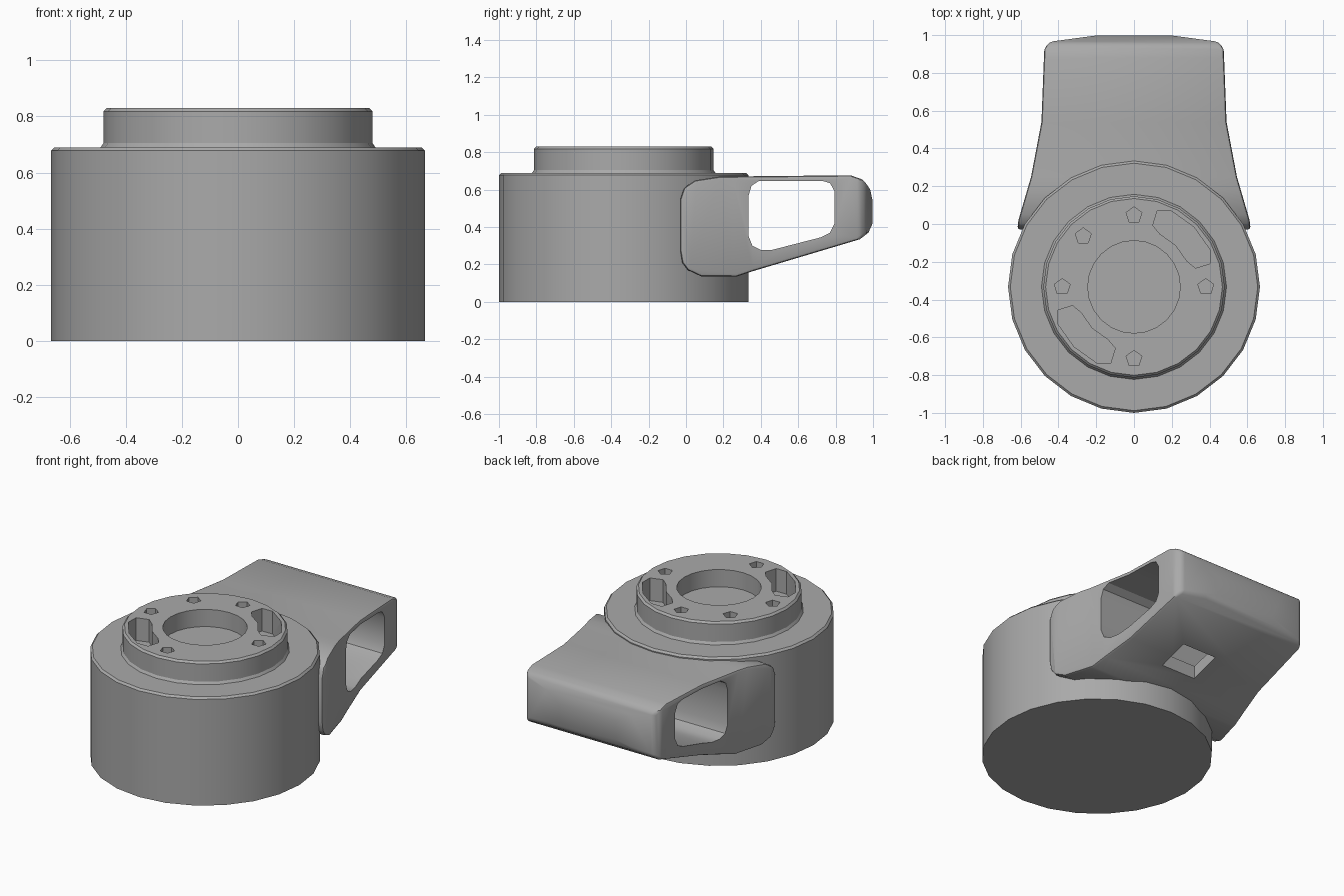
import bpy, bmesh
from math import pi, cos, sin, radians
from mathutils import Vector

if "Cube" in bpy.data.objects:
    bpy.data.objects.remove(bpy.data.objects["Cube"])

grey = bpy.data.materials.new("plain grey")
grey.use_nodes = True
grey.diffuse_color = (0.4, 0.4, 0.4, 1)
grey.node_tree.nodes["Principled BSDF"].inputs["Base Color"].default_value = grey.diffuse_color

AXIS = Vector((0, -0.333, 0))   # centre of the round body
BOLT_R = 0.38                   # circle of the holes and slots


def make(name, bm):
    bmesh.ops.recalc_face_normals(bm, faces=bm.faces)
    mesh = bpy.data.meshes.new(name)
    bm.to_mesh(mesh)
    bm.free()
    obj = bpy.data.objects.new(name, mesh)
    obj.data.materials.append(grey)
    bpy.context.collection.objects.link(obj)
    return obj


def prism(name, points, step):
    """Closed outline pushed along a vector."""
    bm = bmesh.new()
    face = bm.faces.new([bm.verts.new(p) for p in points])
    ext = bmesh.ops.extrude_face_region(bm, geom=[face])["geom"]
    bmesh.ops.translate(bm, vec=step, verts=[g for g in ext if isinstance(g, bmesh.types.BMVert)])
    return make(name, bm)


def lathe(name, profile, steps):
    bm = bmesh.new()
    verts = [bm.verts.new((r, 0, z)) for r, z in profile]
    edges = [bm.edges.new(pair) for pair in zip(verts, verts[1:])]
    bmesh.ops.spin(bm, geom=verts + edges, cent=(0, 0, 0), axis=(0, 0, 1),
                   angle=2 * pi, steps=steps, use_duplicate=False)
    bmesh.ops.remove_doubles(bm, verts=bm.verts, dist=0.0005)
    bmesh.ops.translate(bm, vec=AXIS, verts=bm.verts)
    return make(name, bm)


def apply(obj, mod):
    bpy.context.view_layer.objects.active = obj
    bpy.ops.object.modifier_apply(modifier=mod.name)


def combine(obj, tool, operation="DIFFERENCE"):
    mod = obj.modifiers.new("cut", "BOOLEAN")
    mod.object, mod.operation, mod.solver = tool, operation, "EXACT"
    apply(obj, mod)
    bpy.data.objects.remove(tool)


def bevel(obj, width, segments=2):
    mod = obj.modifiers.new("bevel", "BEVEL")
    mod.width, mod.segments = width, segments
    mod.limit_method, mod.angle_limit = "ANGLE", radians(35)
    apply(obj, mod)


def polar(radius, degrees, z):
    a = radians(degrees)
    return AXIS + Vector((radius * cos(a), radius * sin(a), z))


# Round body with raised collar and central recess
body = lathe("body", [(0, 0), (0.667, 0), (0.667, 0.678), (0.655, 0.69), (0.49, 0.69),
                      (0.48, 0.705), (0.48, 0.818), (0.468, 0.83), (0.245, 0.83),
                      (0.245, 0.72), (0, 0.72)], 24)

# Five small holes in the collar
for angle in (0, 90, 135, 180, 270):
    centre = polar(BOLT_R, angle, 0.75)
    ring = [centre + Vector((0.044 * sin(i * 2 * pi / 5), 0.044 * cos(i * 2 * pi / 5), 0))
            for i in range(5)]
    combine(body, prism("hole_cutter", ring, (0, 0, 0.2)))

# Two curved slots opposite each other
for turn in (0, 180):
    outer = [polar(BOLT_R + 0.068, turn + a, 0.685) for a in (26, 45, 64)]
    inner = [polar(BOLT_R - 0.068, turn + a, 0.685) for a in (64, 45, 26)]
    ends = [[polar(BOLT_R + s * 0.04, turn + a, 0.685) for s in side]
            for a, side in ((73, (1, -1)), (17, (-1, 1)))]
    combine(body, prism("slot_cutter", outer + ends[0] + inner + ends[1], (0, 0, 0.3)))

# Handle: side outline trimmed by the flared plan outline
side = [(-0.03, 0.27), (-0.03, 0.55), (-0.01, 0.61), (0.05, 0.65), (0.18, 0.67), (0.88, 0.677),
        (0.95, 0.652), (0.985, 0.60), (1.0, 0.53), (0.998, 0.42), (0.975, 0.37), (0.93, 0.335),
        (0.36, 0.165), (0.27, 0.135), (0.08, 0.137), (0.01, 0.17), (-0.02, 0.21)]
handle = prism("handle", [(-0.8, y, z) for y, z in side], (1.6, 0, 0))
plan = [(0.625, -0.1), (0.612, 0.02), (0.545, 0.25), (0.49, 0.54), (0.475, 0.93),
        (0.445, 0.965), (0.2, 0.998)]
outline = plan + [(-x, y) for x, y in reversed(plan)]
combine(handle, prism("plan_trim", [(x, y, -0.2) for x, y in outline], (0, 0, 1.2)), "INTERSECT")
bevel(handle, 0.022)

# Finger opening through the handle
opening = [(0.335, 0.35), (0.335, 0.57), (0.35, 0.62), (0.39, 0.647), (0.73, 0.647), (0.77, 0.635),
           (0.795, 0.59), (0.795, 0.42), (0.77, 0.37), (0.72, 0.345), (0.46, 0.278),
           (0.40, 0.278), (0.355, 0.30)]
combine(handle, prism("opening_cutter", [(-1, y, z) for y, z in opening], (2, 0, 0)))

# Small window in the lower wall of the handle
window = [(-0.07, 0.46), (0.17, 0.46), (0.17, 0.65), (-0.07, 0.65)]
combine(handle, prism("window_cutter", [(x, y, 0.05) for x, y in window], (0, 0, 0.4)))

# Smooth shading with sharp edges kept
for obj in (body, handle):
    bpy.ops.object.select_all(action="DESELECT")
    obj.select_set(True)
    bpy.context.view_layer.objects.active = obj
    bpy.ops.object.shade_smooth_by_angle(angle=radians(32))
